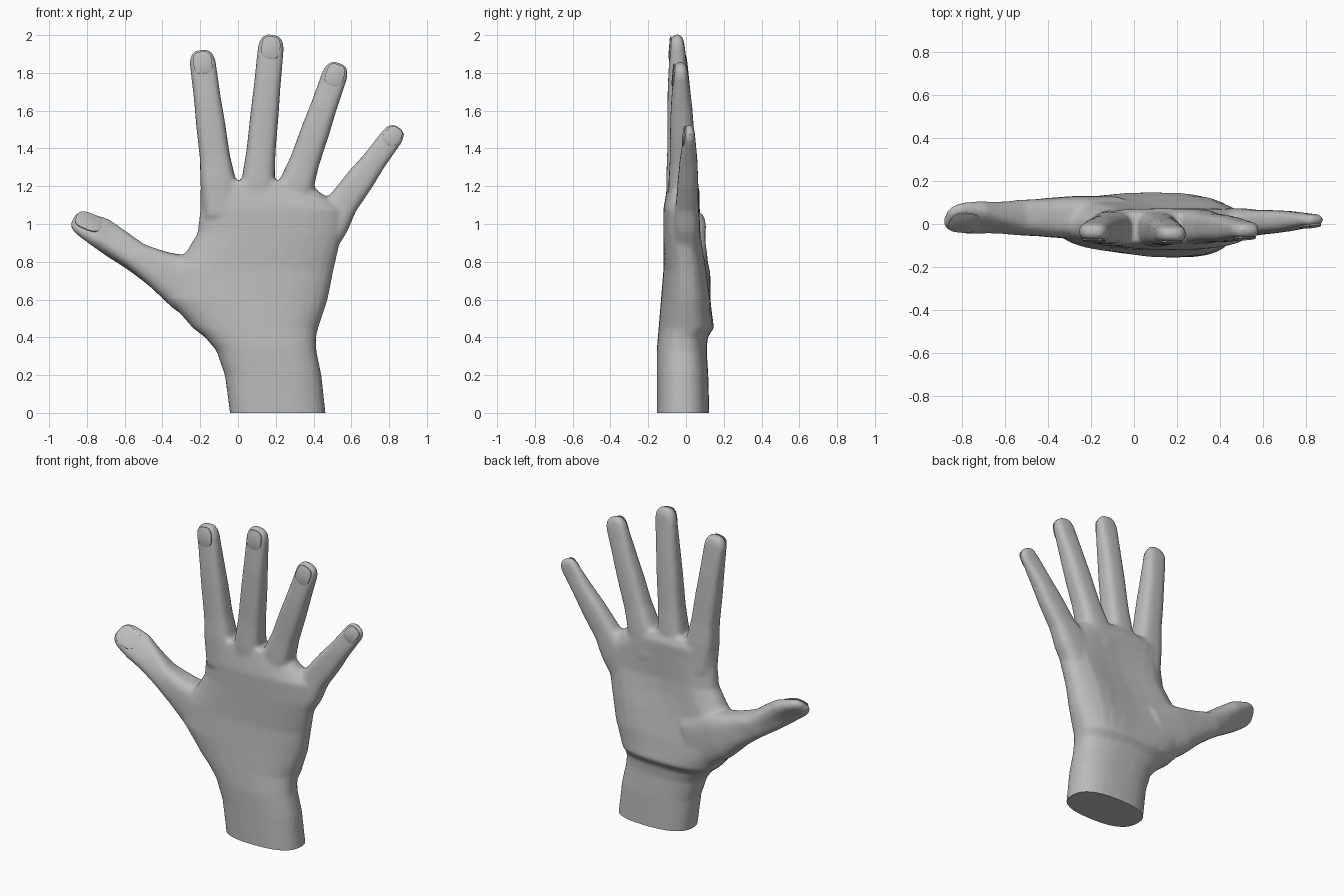
import bpy, bmesh, math
from mathutils import Vector, Matrix

if "Cube" in bpy.data.objects:
    bpy.data.objects.remove(bpy.data.objects["Cube"])

skin = bpy.data.materials.new("grey_skin")
skin.use_nodes = True
GREY = (0.5, 0.5, 0.5, 1)
skin.diffuse_color = GREY
skin.node_tree.nodes["Principled BSDF"].inputs["Base Color"].default_value = GREY
SIDES = 28


def squircle(power):
    """Unit superellipse points as (u, v) pairs."""
    points = []
    for i in range(SIDES):
        angle = math.tau * i / SIDES
        points.append([math.copysign(abs(value) ** (2 / power), value)
                       for value in (math.cos(angle), math.sin(angle))])
    return points


def loft(bm, rings):
    """Skin a closed tube through rings of points."""
    loops = [[bm.verts.new(point) for point in ring] for ring in rings]
    for lower, upper in zip(loops, loops[1:]):
        for i in range(SIDES):
            j = (i + 1) % SIDES
            bm.faces.new((lower[i], lower[j], upper[j], upper[i]))
    bm.faces.new(loops[0][::-1])
    bm.faces.new(loops[-1])


def add_object(name, bm):
    mesh = bpy.data.meshes.new(name)
    bm.to_mesh(mesh)
    bm.free()
    mesh.materials.append(skin)
    obj = bpy.data.objects.new(name, mesh)
    bpy.context.collection.objects.link(obj)
    return obj


def ramp(value, start, end):
    """Clamped rise from zero to one."""
    return min(1, max(0, (value - start) / (end - start)))


def add_palm(bm, sections):
    """Wrist and palm from height, left x, right x and back y."""
    rings = []
    for z, left, right, back in sections:
        # The front thins above the wrist and again toward the finger roots
        front = -0.155 + 0.035 * ramp(z, 0.33, 0.75) + 0.03 * ramp(z, 1.1, 1.23)
        hollow = 0.035 * math.sin(math.pi * ramp(z, 0.4, 1.2))
        ring = []
        for u, v in squircle(2.5):
            y = (front + back) / 2 + v * (back - front) / 2
            y -= hollow * max(0, v) * max(0, 1 - (u * 1.5) ** 2)
            ring.append(((left + right) / 2 + u * (right - left) / 2, y, z))
        rings.append(ring)
    loft(bm, rings)


def add_digit(bm, points, widths, depths, twist=0):
    """Boxy tube with a rounded tip, twisting over its outer half."""
    last = len(points) - 1
    rings = []
    for i, point in enumerate(points):
        along = (points[min(i + 1, last)] - points[max(i - 1, 0)]).normalized()
        side = Vector((0, 1, 0)).cross(along).normalized()
        side.rotate(Matrix.Rotation(twist * ramp(i / last, 0.35, 0.9), 3, along))
        deep = along.cross(side)
        steps = [(0, 1)]
        if i == last:
            steps += [(0.4, 0.92), (0.75, 0.74), (0.97, 0.42)]
        for shift, scale in steps:
            center = point + along * shift * widths[i] / 2
            rings.append([center + (side * u * widths[i] + deep * v * depths[i]) * scale / 2
                          for u, v in squircle(3)])
    loft(bm, rings)
    return points[last], along, deep, widths[last]


body = bmesh.new()
add_palm(body, [
    (-0.06, -0.035, 0.47, 0.125), (0.2, -0.07, 0.442, 0.118),
    (0.33, -0.115, 0.415, 0.11), (0.4, -0.175, 0.413, 0.115),
    (0.45, -0.24, 0.425, 0.155), (0.6, -0.37, 0.475, 0.15),
    (0.75, -0.36, 0.505, 0.13), (0.86, -0.27, 0.53, 0.11),
    (0.95, -0.215, 0.55, 0.095), (1.08, -0.2, 0.55, 0.085),
    (1.18, -0.2, 0.42, 0.075), (1.23, -0.18, 0.38, 0.05)])

# Fingers: root, tip, tip width, flare at the root, root and tip depth
fingers = {
    "index": ((-0.083, -0.02, 1.05), (-0.187, -0.035, 1.855), 0.138, 0.45, 0.17, 0.085),
    "middle": ((0.09, -0.02, 1.05), (0.174, -0.046, 1.935), 0.138, 0.32, 0.17, 0.08),
    "ring": ((0.255, -0.01, 1.05), (0.513, -0.028, 1.79), 0.136, 0.45, 0.17, 0.08),
    "little": ((0.4, 0, 0.9), (0.818, 0.018, 1.465), 0.12, 1, 0.15, 0.06)}
# Shared taper: distance along, share of width flare, share of depth
TAPER = [(0, 1, 1), (0.22, 0.8, 0.87), (0.38, 0.35, 0.65), (0.6, 0.25, 0.52),
         (0.77, 0.06, 0.37), (1, 0, 0)]
tips = {}
for name, (root, tip, width, flare, thick, thin) in fingers.items():
    tips[name] = add_digit(body, [Vector(root).lerp(Vector(tip), t) for t, _, _ in TAPER],
                           [width * (1 + flare * f) for _, f, _ in TAPER],
                           [thin + (thick - thin) * d for _, _, d in TAPER])

# Thumb: x, z, width, depth from the ball of the hand outward
thumb = [(-0.1, 0.6, 0.36, 0.2), (-0.28, 0.69, 0.3, 0.2), (-0.41, 0.755, 0.21, 0.18),
         (-0.54, 0.825, 0.155, 0.16), (-0.65, 0.9, 0.165, 0.125),
         (-0.73, 0.955, 0.185, 0.1), (-0.8, 0.99, 0.17, 0.075)]
tips["thumb"] = add_digit(body, [Vector((x, 0.03, z)) for x, z, _, _ in thumb],
                          [w for _, _, w, _ in thumb], [d for _, _, _, d in thumb],
                          math.radians(45))
bmesh.ops.recalc_face_normals(body, faces=body.faces)
hand = add_object("hand", body)

# Fuse the parts into one soft skin
fuse = hand.modifiers.new("fuse", "REMESH")
fuse.mode = "VOXEL"
fuse.voxel_size = 0.011
soften = hand.modifiers.new("soften", "SMOOTH")
soften.factor = 0.5
soften.iterations = 9
evaluated = hand.evaluated_get(bpy.context.evaluated_depsgraph_get())
fused = bmesh.new()
fused.from_mesh(evaluated.to_mesh())
hand.modifiers.clear()

# Cut the wrist off flat at the ground
bmesh.ops.bisect_plane(fused, geom=fused.verts[:] + fused.edges[:] + fused.faces[:],
                       plane_co=(0, 0, 0), plane_no=(0, 0, -1), clear_outer=True)
bmesh.ops.holes_fill(fused, edges=[e for e in fused.edges if e.is_boundary])
fused.to_mesh(hand.data)
fused.free()
hand.data.update()
bpy.context.view_layer.update()

# Nails: thin rounded plates bedded into the fingertips
parts = [hand]
for name, (tip, along, deep, width) in tips.items():
    front = -deep if deep.y > 0 else deep
    _, spot, normal, _ = hand.ray_cast(tip + front * 0.3, -front)
    up = (along - normal * along.dot(normal)).normalized()
    across = up.cross(normal)
    nail = bmesh.new()
    loft(nail, [[spot + normal * height + (across * u * 0.36 + up * v * 0.43) * width * scale
                 for u, v in squircle(3)]
                for height, scale in ((-0.005, 1), (0.001, 1), (0.004, 0.9))])
    bmesh.ops.recalc_face_normals(nail, faces=nail.faces)
    parts.append(add_object(name + "_nail", nail))

for obj in parts:
    bpy.ops.object.select_all(action="DESELECT")
    obj.select_set(True)
    bpy.context.view_layer.objects.active = obj
    bpy.ops.object.shade_smooth_by_angle(angle=math.radians(40))
